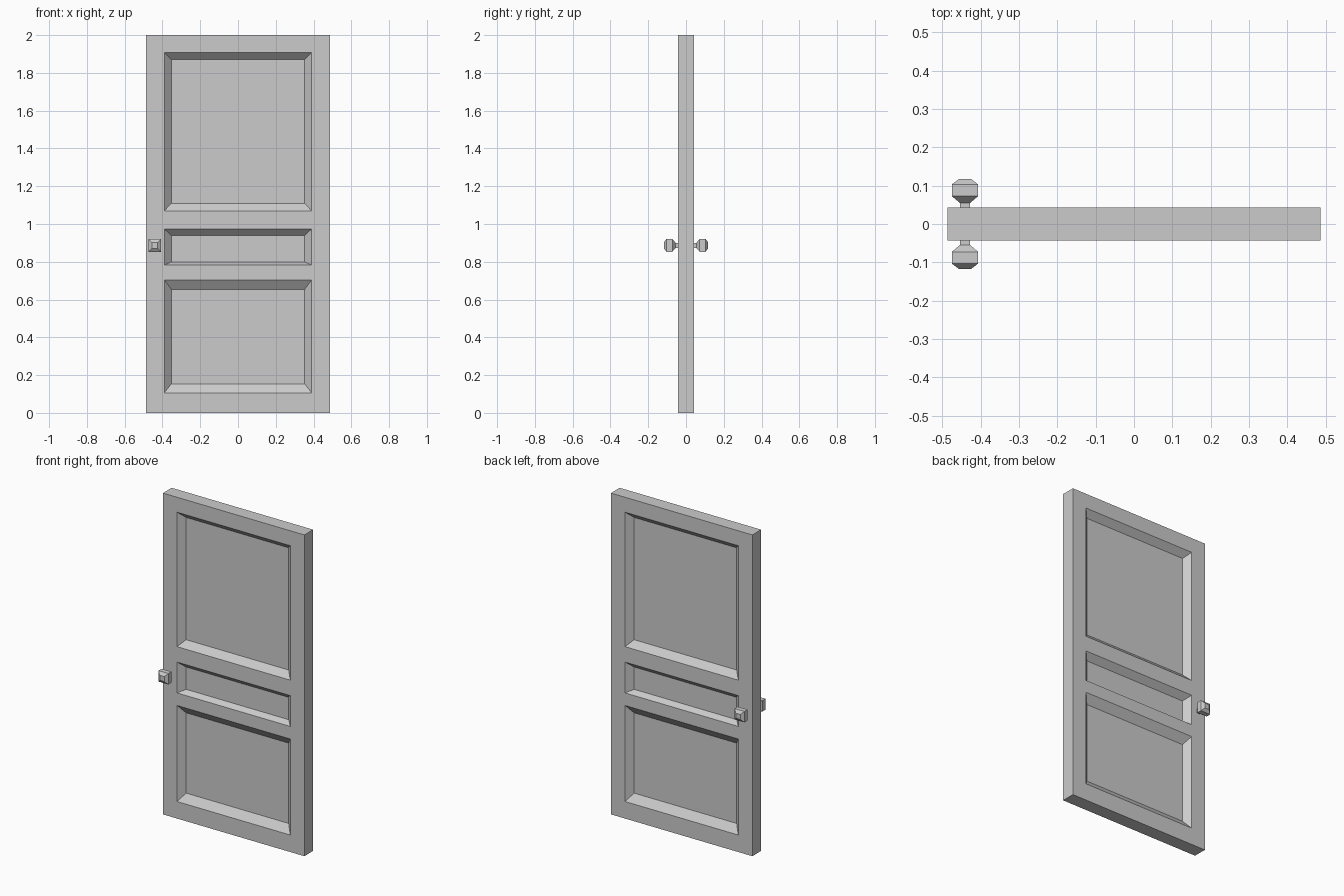
import bpy, bmesh

if "Cube" in bpy.data.objects:
    bpy.data.objects.remove(bpy.data.objects["Cube"])

HW, HT, H = 0.487, 0.043, 2.0      # half width, half thickness, height
DEPTH = 0.037                      # panel recess depth
PX, IX = 0.39, 0.353               # recess half width: rim, floor
# rim bottom, floor bottom, floor top, rim top
PANELS = [(0.106, 0.154, 0.654, 0.704),
          (0.782, 0.80, 0.939, 0.974),
          (1.07, 1.109, 1.87, 1.907)]


def finish(name, bm):
    bmesh.ops.remove_doubles(bm, verts=bm.verts, dist=1e-5)
    bmesh.ops.recalc_face_normals(bm, faces=bm.faces)
    me = bpy.data.meshes.new(name)
    bm.to_mesh(me)
    bm.free()
    ob = bpy.data.objects.new(name, me)
    bpy.context.collection.objects.link(ob)
    return ob


def rect(x0, x1, y, z0, z1):
    return [(x0, y, z0), (x1, y, z0), (x1, y, z1), (x0, y, z1)]


def face(bm, pts):
    return bm.faces.new([bm.verts.new(p) for p in pts])


def bridge(bm, a, b):
    for i in range(4):
        j = (i + 1) % 4
        face(bm, [a[i], a[j], b[j], b[i]])


# Door leaf: grid of rails and stiles with bevelled recesses on both sides
bm = bmesh.new()
xs = [-HW, -PX, PX, HW]
zs = [0] + [z for p in PANELS for z in (p[0], p[3])] + [H]
for side in (-1, 1):
    for i in range(3):
        for k in range(len(zs) - 1):
            rim = rect(xs[i], xs[i + 1], side * HT, zs[k], zs[k + 1])
            if i == 1 and k % 2 == 1:
                p = PANELS[k // 2]
                floor = rect(-IX, IX, side * (HT - DEPTH), p[1], p[2])
                bridge(bm, rim, floor)
                face(bm, floor)
            else:
                face(bm, rim)
# Outer edges of the leaf
for k in range(len(zs) - 1):
    for x in (-HW, HW):
        face(bm, [(x, -HT, zs[k]), (x, HT, zs[k]), (x, HT, zs[k + 1]), (x, -HT, zs[k + 1])])
for i in range(3):
    for z in (0, H):
        face(bm, [(xs[i], -HT, z), (xs[i + 1], -HT, z), (xs[i + 1], HT, z), (xs[i], HT, z)])
finish("door_leaf", bm)

# Square faceted knobs: (distance from centre plane, half size)
KX, KZ = -0.441, 0.887
PROFILE = [(HT - 0.003, 0.0135), (0.055, 0.0135), (0.0725, 0.034), (0.1035, 0.034), (0.1175, 0.0155)]
for name, side in (("front_knob", -1), ("back_knob", 1)):
    bm = bmesh.new()
    rings = [rect(KX - r, KX + r, side * d, KZ - r, KZ + r) for d, r in PROFILE]
    for a, b in zip(rings, rings[1:]):
        bridge(bm, a, b)
    face(bm, rings[0])
    face(bm, rings[-1])
    finish(name, bm)
